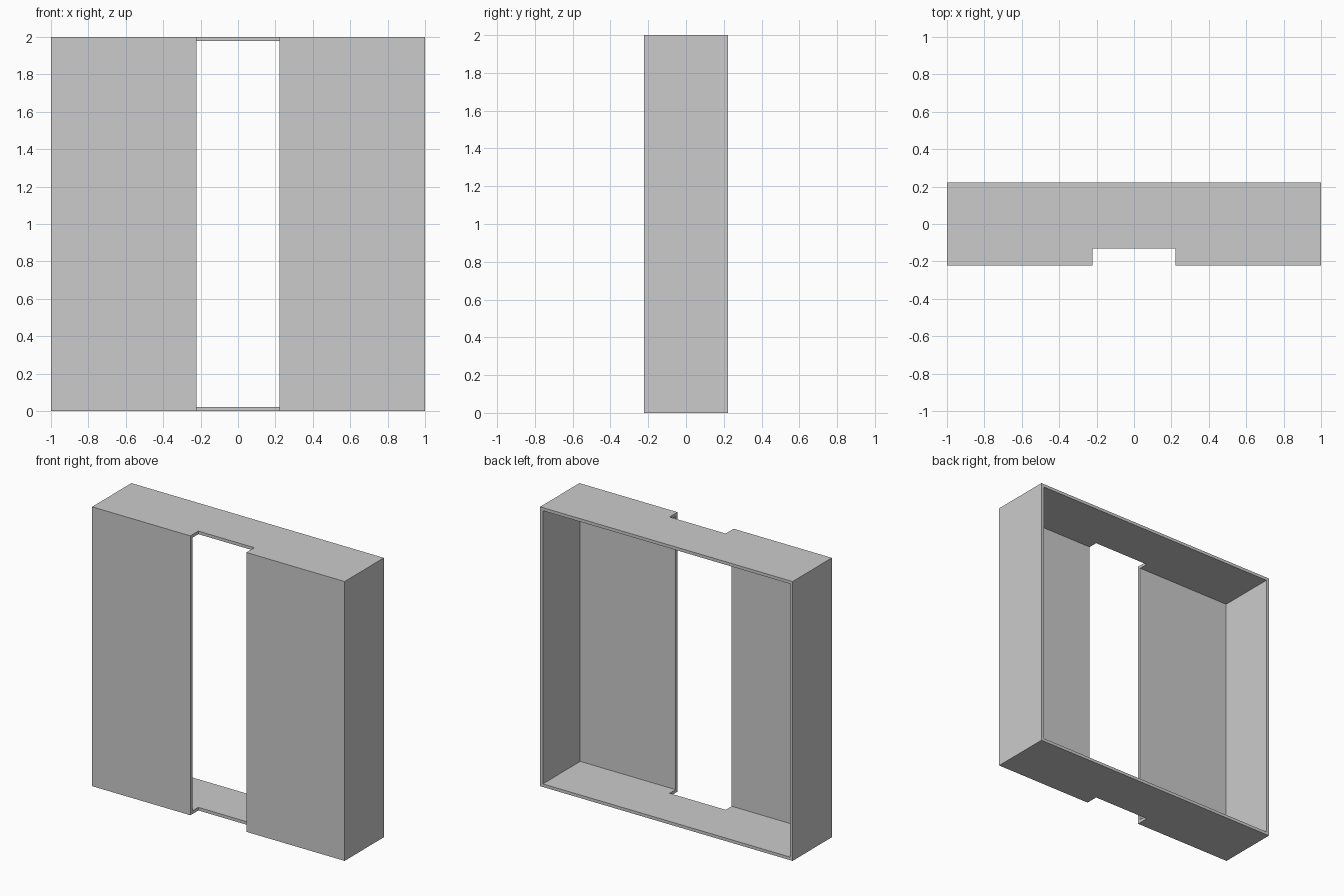
import bpy

if "Cube" in bpy.data.objects:
    bpy.data.objects.remove(bpy.data.objects["Cube"], do_unlink=True)

WIDTH, DEPTH, HEIGHT = 2.0, 0.444, 2.0
WALL = 0.022
SLOT_WIDTH, SLOT_DEPTH = 0.444, 0.09

grey = bpy.data.materials.new("plain_grey")
grey.use_nodes = True
colour = (0.6, 0.6, 0.6, 1.0)
grey.diffuse_color = colour
grey.node_tree.nodes["Principled BSDF"].inputs["Base Color"].default_value = colour


def box(name, size, location):
    bpy.ops.mesh.primitive_cube_add(size=1, location=location)
    obj = bpy.context.object
    obj.name = name
    obj.scale = size
    bpy.ops.object.transform_apply(location=True, rotation=False, scale=True)
    obj.data.materials.append(grey)
    return obj


def cut(target, cutter):
    cutter.hide_render = True
    mod = target.modifiers.new("cut", 'BOOLEAN')
    mod.operation = 'DIFFERENCE'
    mod.solver = 'EXACT'
    mod.object = cutter
    bpy.context.view_layer.objects.active = target
    bpy.ops.object.modifier_apply(modifier=mod.name)
    bpy.data.objects.remove(cutter, do_unlink=True)


# Thin-walled case
case = box("case_shell", (WIDTH, DEPTH, HEIGHT), (0, 0, HEIGHT / 2))

# Hollow interior, open at the back
cavity = box("cavity_cutter", (WIDTH - 2 * WALL, DEPTH, HEIGHT - 2 * WALL),
             (0, WALL, HEIGHT / 2))
cut(case, cavity)

# Full-height slot in the front, notching the top and bottom plates
slot = box("slot_cutter", (SLOT_WIDTH, 2 * SLOT_DEPTH, HEIGHT + 1),
           (0, -DEPTH / 2, HEIGHT / 2))
cut(case, slot)
